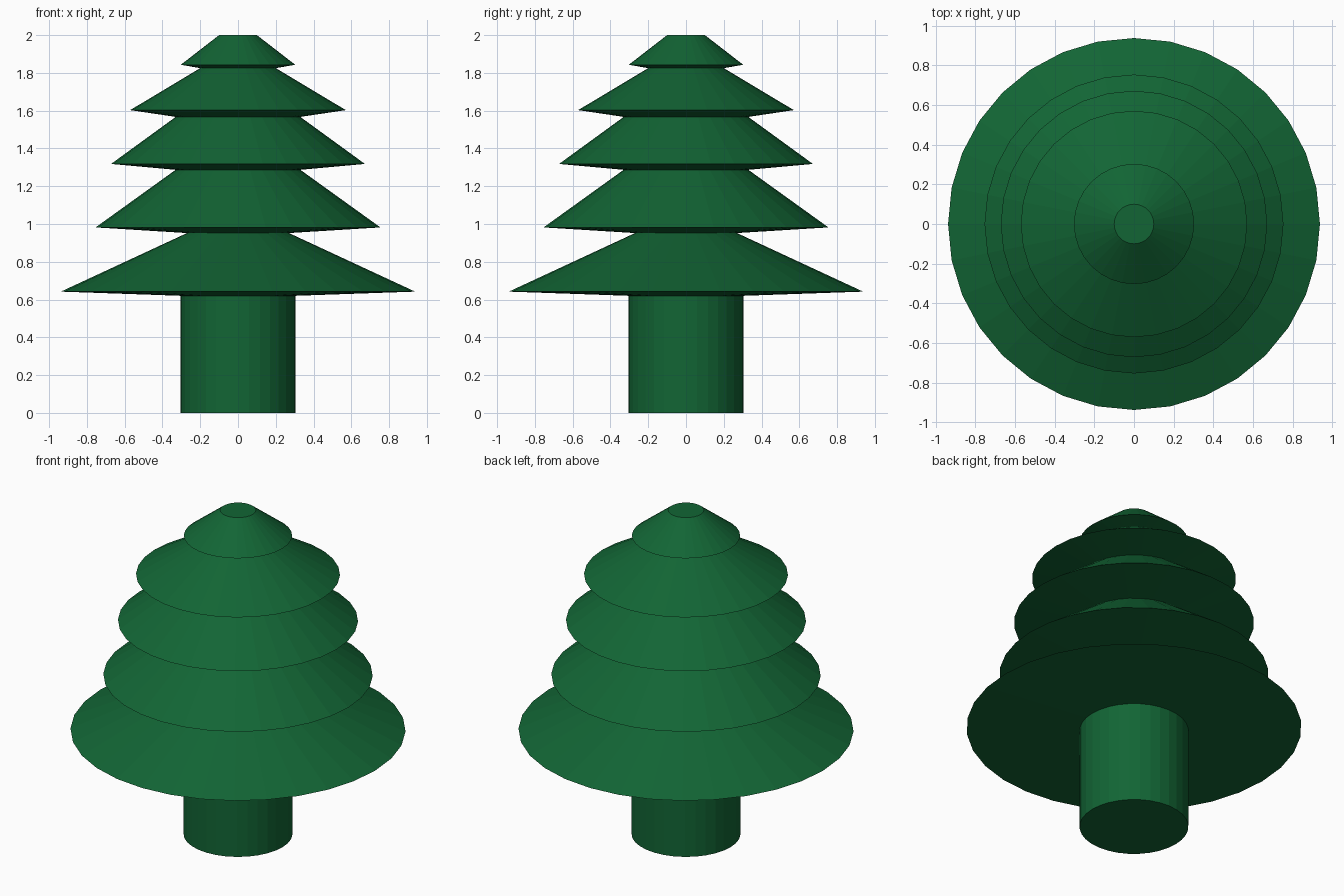
import bpy, bmesh, math

if "Cube" in bpy.data.objects:
    bpy.data.objects.remove(bpy.data.objects["Cube"])

SIDES = 32

green = bpy.data.materials.new("pine_green")
green.diffuse_color = (0.006, 0.13, 0.035, 1)
green.use_nodes = True
green.node_tree.nodes["Principled BSDF"].inputs["Base Color"].default_value = green.diffuse_color


def lathe(name, profile):
    """Revolve a (radius, z) profile around z and cap both ends."""
    bm = bmesh.new()
    rings = []
    for r, z in profile:
        rings.append([bm.verts.new((r * math.cos(2 * math.pi * i / SIDES),
                                    r * math.sin(2 * math.pi * i / SIDES), z))
                      for i in range(SIDES)])
    for a, b in zip(rings, rings[1:]):
        for i in range(SIDES):
            j = (i + 1) % SIDES
            bm.faces.new((a[i], a[j], b[j], b[i]))
    bm.faces.new(rings[0][::-1])
    bm.faces.new(rings[-1])
    mesh = bpy.data.meshes.new(name)
    bm.to_mesh(mesh)
    bm.free()
    mesh.materials.append(green)
    obj = bpy.data.objects.new(name, mesh)
    bpy.context.collection.objects.link(obj)
    return obj


# Trunk outline, then each tier: rim of the branches, then the neck above it
trunk = [(0.305, 0.0), (0.305, 0.62)]
tiers = [
    ((0.938, 0.642), (0.27, 0.952)),
    ((0.754, 0.982), (0.33, 1.287)),
    ((0.672, 1.318), (0.33, 1.567)),
    ((0.571, 1.603), (0.20, 1.825)),
    ((0.303, 1.843), (0.10, 2.0)),
]
profile = trunk + [point for tier in tiers for point in tier]
lathe("pine_tree", profile)
